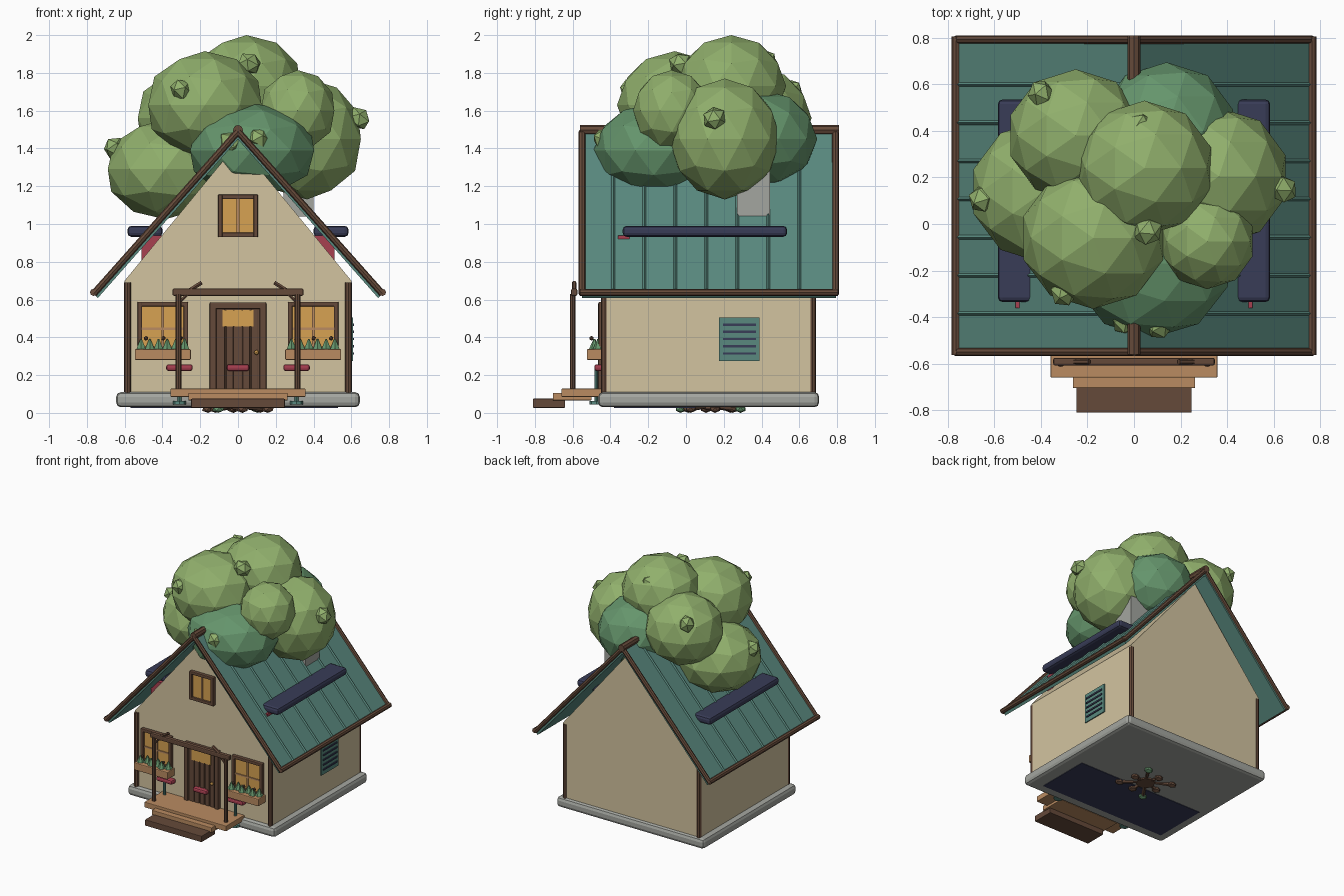
import bpy, bmesh, math, random
from mathutils import Vector

if "Cube" in bpy.data.objects:
    bpy.data.objects.remove(bpy.data.objects["Cube"])

random.seed(4)


def colour(name, r, g, b):
    m = bpy.data.materials.new(name)
    m.diffuse_color = (r, g, b, 1)
    m.use_nodes = True
    m.node_tree.nodes["Principled BSDF"].inputs["Base Color"].default_value = m.diffuse_color
    return m


CREAM = colour("cream plaster", .65, .55, .35)
TEAL = colour("teal metal", .10, .25, .21)
BROWN = colour("dark brown wood", .13, .068, .042)
WOOD = colour("light wood", .49, .26, .12)
NAVY = colour("navy", .04, .045, .095)
AMBER = colour("amber glass", .68, .36, .085)
STONE = colour("grey stone", .37, .38, .35)
RED = colour("red", .39, .05, .08)
LEAF = colour("light leaf", .28, .43, .15)
DARK_LEAF = colour("dark leaf", .13, .30, .15)


def finish(name, bm, mat):
    bmesh.ops.recalc_face_normals(bm, faces=bm.faces)
    me = bpy.data.meshes.new(name)
    bm.to_mesh(me)
    bm.free()
    me.materials.append(mat)
    ob = bpy.data.objects.new(name, me)
    bpy.context.collection.objects.link(ob)
    return ob


def box(name, x, y, z, mat, bevel=0.0):
    """Box from (min, max) ranges."""
    bm = bmesh.new()
    bmesh.ops.create_cube(bm, size=1)
    for v in bm.verts:
        for i, (lo, hi) in enumerate((x, y, z)):
            v.co[i] = lo if v.co[i] < 0 else hi
    if bevel:
        bmesh.ops.bevel(bm, geom=bm.edges[:], offset=bevel, segments=2,
                        profile=.5, affect='EDGES')
    return finish(name, bm, mat)


def rod(name, a, b, r, mat, sides=8, r2=None):
    a, b = Vector(a), Vector(b)
    bm = bmesh.new()
    bmesh.ops.create_cone(bm, cap_ends=True, segments=sides, radius1=r,
                          radius2=r if r2 is None else r2, depth=(b - a).length)
    q = Vector((0, 0, 1)).rotation_difference(b - a)
    for v in bm.verts:
        v.co = q @ v.co + (a + b) / 2
    return finish(name, bm, mat)


def blob(name, c, r, mat, sub=2):
    bm = bmesh.new()
    bmesh.ops.create_icosphere(bm, subdivisions=sub, radius=1)
    for v in bm.verts:
        v.co = Vector([c[i] + v.co[i] * r[i] for i in range(3)])
    return finish(name, bm, mat)


def extrude_profile(name, pts, y0, y1, mat):
    """Extrude an (x, z) outline along y."""
    bm = bmesh.new()
    f = bm.faces.new([bm.verts.new((x, y0, z)) for x, z in pts])
    new = bmesh.ops.extrude_face_region(bm, geom=[f])["geom"]
    bmesh.ops.translate(bm, vec=(0, y1 - y0, 0),
                        verts=[g for g in new if isinstance(g, bmesh.types.BMVert)])
    return finish(name, bm, mat)


F, B = -.43, .68          # front and back wall planes

# Foundation, floor plate and walls
box("foundation", (-.645, .645), (-.465, .705), (.03, .11), STONE, .025)
box("floor_plate", (-.57, .53), (-.38, .05), (.026, .032), NAVY)
box("walls", (-.6, .6), (F, B), (.1, .7), CREAM)
extrude_profile("gable", [(-.6, .7), (.6, .7), (0, 1.43)], F, B, CREAM)

# Roof, trims, seams, corner posts, side panels: mirrored left and right
RIDGE, EAVE, Y0, Y1 = 1.49, (.765, .635), -.55, .795
for s in (-1, 1):
    ex, ez = EAVE
    extrude_profile("roof_slope", [(0, RIDGE), (s * ex, ez), (s * (ex - .022), ez - .028),
                                   (0, RIDGE - .042)], Y0, Y1, TEAL)
    for y in (Y0, Y1 - .003):
        rod("rake_trim", (0, y, RIDGE), (s * ex, y, ez - .005), .018, BROWN)
    rod("eave_trim", (s * ex, Y0 - .012, ez + .003), (s * ex, Y1 + .01, ez + .003), .019, BROWN)
    for i in range(7):
        y = -.385 + .164 * i
        rod("roof_seam", (0, y, RIDGE), (s * ex, y, ez), .009, TEAL, 4)
    for y in (F, B - .01):
        rod("corner_post", (s * .585, y, .1), (s * .585, y, .69), .019, BROWN)
    px = sorted((s * .40, s * .585))
    box("roof_panel", px, (-.335, .535), (.932, .99), NAVY, .02)
    box("panel_bracket", sorted((s * .38, s * .51)), (-.36, -.30), (.76, .94), RED)
rod("ridge_cap", (0, -.56, 1.497), (0, .81, 1.497), .027, BROWN)
box("chimney", (.24, .4), (.27, .445), (1.04, 1.4), STONE)

# Side vent with slats
box("vent", (.59, .608), (.175, .39), (.275, .505), TEAL)
for i in range(5):
    z = .315 + .038 * i
    box("vent_slat", (.60, .614), (.195, .37), (z - .006, z + .006), NAVY)


def window(x, z, w, h, bar_z):
    """Framed window: half width w, half height h, optional crossbar."""
    t = .024
    box("window_glass", (x - w + t, x + w - t), (F - .015, F), (z - h + t, z + h - t), AMBER)
    for s in (-1, 1):
        e = sorted((x + s * w, x + s * (w - t)))
        box("window_jamb", e, (F - .032, F), (z - h, z + h), BROWN, .005)
        e = sorted((z + s * h, z + s * (h - t)))
        box("window_rail", (x - w, x + w), (F - .03, F), e, BROWN, .005)
    box("window_mullion", (x - .007, x + .007), (F - .023, F), (z - h + t, z + h - t), WOOD)
    if bar_z:
        box("window_crossbar", (x - w + t, x + w - t), (F - .022, F),
            (bar_z - .006, bar_z + .006), WOOD)


window(0, 1.043, .106, .113, None)
for s in (-1, 1):
    x = s * .398
    window(x, .458, .134, .13, .445)
    # Planter with greenery
    box("planter", (x - .148, x + .148), (-.525, F), (.28, .338), WOOD, .006)
    for i in range(6):
        px = x - .115 + .046 * i
        y = -.485 + .02 * (i % 2)
        rod("planter_leaf", (px, y, .33), (px, y, .392), .032, DARK_LEAF, 6, .004)
        if i % 2:
            blob("planter_bud", (px - .02, -.5, .395), (.013,) * 3, BROWN, 1)

# Door with planks, small window and knob
box("door", (-.115, .115), (F - .016, F), (.12, .555), BROWN)
for s in (-1, 1):
    box("door_jamb", sorted((s * .15, s * .115)), (F - .035, F), (.12, .585), BROWN, .006)
box("door_lintel", (-.15, .15), (F - .035, F), (.55, .585), BROWN, .006)
for i in range(5):
    px = -.088 + .044 * i
    box("door_plank", (px - .019, px + .019), (F - .024, F), (.125, .548), BROWN, .004)
box("door_window", (-.083, .083), (F - .03, F), (.458, .545), AMBER)
blob("door_knob", (.098, F - .038, .32), (.013,) * 3, AMBER, 2)

# Red seats on teal stems
for x, w in ((-.31, .07), (0, .06), (.31, .07)):
    box("stool_seat", (x - w, x + w), (-.485, F), (.222, .257), RED, .012)
    if x:
        rod("stool_stem", (x, -.475, .05), (x, -.475, .23), .01, TEAL)
        rod("stool_base", (x, -.475, .045), (x, -.475, .062), .035, TEAL)

# Porch deck and steps
box("deck", (-.358, .358), (-.66, F), (.085, .128), WOOD, .004)
box("upper_step", (-.263, .263), (-.705, -.5), (.066, .106), WOOD, .004)
box("lower_step", (-.248, .248), (-.81, -.64), (.027, .075), BROWN, .004)

# Porch posts, beam and twigs
box("porch_beam", (-.347, .347), (-.608, -.575), (.62, .658), BROWN, .008)
for s in (-1, 1):
    rod("porch_post", (s * .315, -.6, .12), (s * .315, -.6, .63), .015, BROWN)
    rod("porch_brace", (s * .31, -.598, .585), (s * .265, -.598, .63), .009, BROWN, 6)
    rod("beam_twig", (s * .255, -.592, .65), (s * .192, -.592, .69), .012, BROWN, 6)

# Trunk and roots beneath the floor
rod("trunk", (0, .13, .02), (0, .13, 1.6), .07, BROWN, 8)
for i in range(8):
    a = math.tau * i / 8 + .2
    r = .12 + .07 * (i % 2)
    c = (r * math.cos(a), .13 + r * math.sin(a), .02)
    blob("root_knot", c, (.035, .03, .02), DARK_LEAF if i % 4 == 1 else BROWN, 1)
    rod("root", (.04 * math.cos(a), .13 + .04 * math.sin(a), .035), c, .013, BROWN, 5)

# Tree crown: centre, radii, colour
CROWN = [
    ((-.175, -.06, 1.63), (.315, .305, .285), LEAF),
    ((.075, -.17, 1.39), (.345, .32, .25), DARK_LEAF),
    ((.045, .24, 1.73), (.30, .29, .27), LEAF),
    ((-.385, .14, 1.29), (.32, .31, .265), LEAF),
    ((-.25, .38, 1.56), (.295, .285, .27), LEAF),
    ((.14, .40, 1.45), (.30, .295, .26), DARK_LEAF),
    ((.365, .205, 1.45), (.30, .295, .32), LEAF),
    ((.315, -.075, 1.60), (.205, .205, .215), LEAF),
]
for c, r, m in CROWN:
    blob("leaf_cluster", c, r, m)

# Small tufts on the crown
TUFTS = [(-.30, -.29, 1.71), (.11, -.43, 1.45), (.03, .42, 1.86), (-.40, .56, 1.70),
         (.06, -.03, 1.85), (.64, .15, 1.56), (-.65, .11, 1.40), (-.04, -.42, 1.43)]
for c in TUFTS:
    t = blob("leaf_tuft", (0, 0, 0), (.068, .062, .058), LEAF, 1)
    t.location = c
    t.rotation_euler = [random.uniform(0, 3) for _ in range(3)]
